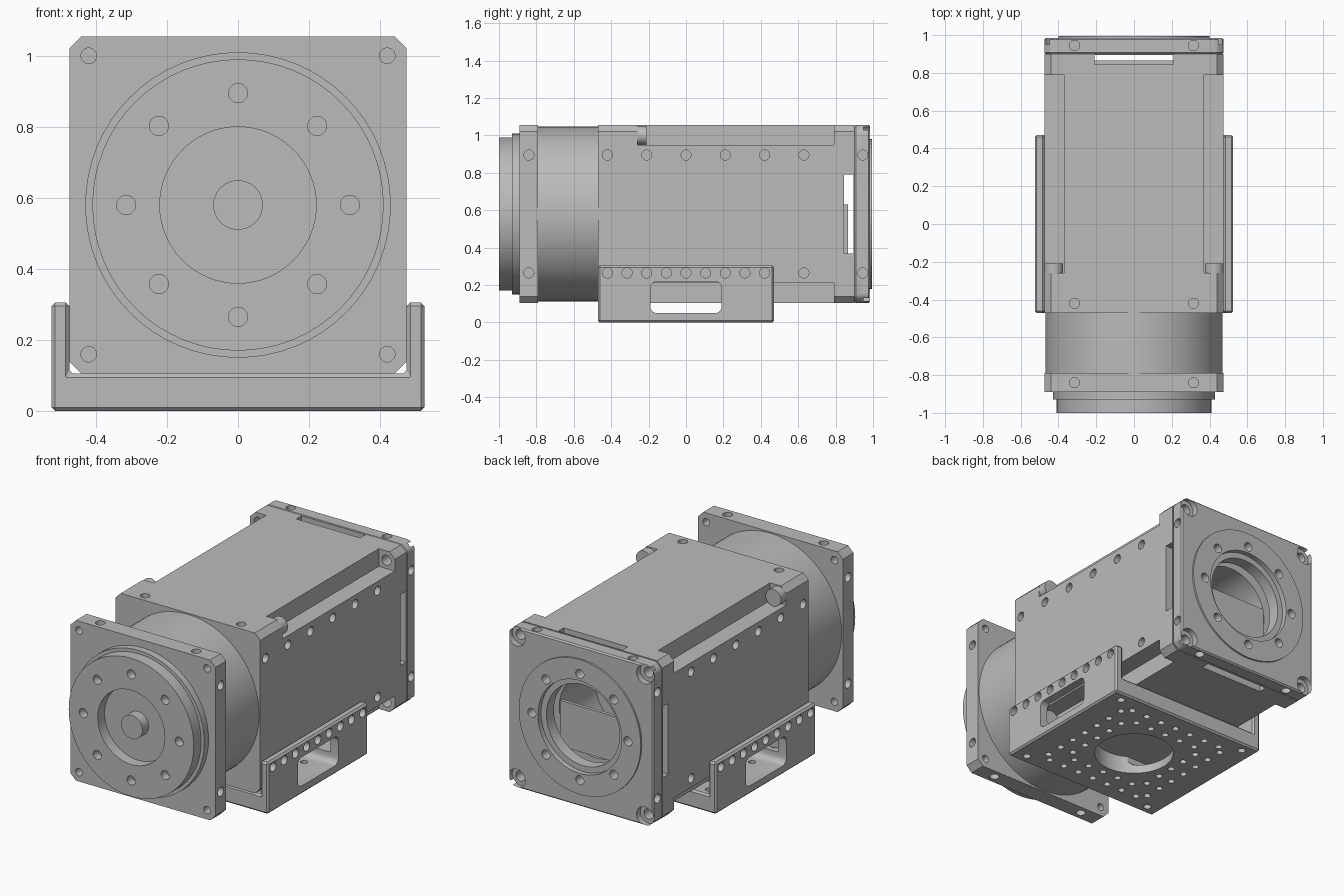
import bpy, bmesh, math
from mathutils import Vector, Matrix

cube = bpy.data.objects.get("Cube")
if cube:
    bpy.data.objects.remove(cube)

grey = bpy.data.materials.new("machined grey")
grey.use_nodes = True
COLOUR = (0.5, 0.5, 0.5, 1)
grey.diffuse_color = COLOUR
grey.node_tree.nodes["Principled BSDF"].inputs["Base Color"].default_value = COLOUR

ZC = 0.58      # height of the main axis
HALF = 0.475   # half width of the square housing
RING = 0.315   # bolt circle radius and screw spacing
CORNER = 0.42
HOLE = 0.027
SIGNS = (-1, 1)
CORNERS = [(sx, sz) for sx in SIGNS for sz in SIGNS]


def box(bm, lo, hi):
    lo, hi = Vector(lo), Vector(hi)
    m = Matrix.Translation((lo + hi) / 2) @ Matrix.Diagonal((*(hi - lo), 1))
    bmesh.ops.create_cube(bm, size=1, matrix=m)


def rod(bm, a, b, r, segs=20):
    a, b = Vector(a), Vector(b)
    turn = (b - a).to_track_quat('Z', 'Y').to_matrix().to_4x4()
    bmesh.ops.create_cone(bm, cap_ends=True, segments=segs, radius1=r, radius2=r,
                          depth=(b - a).length, matrix=Matrix.Translation((a + b) / 2) @ turn)


def disc(bm, y0, y1, r, segs=64):
    rod(bm, (0, y0, ZC), (0, y1, ZC), r, segs)


def prism(bm, profile, y0, y1):
    face = bm.faces.new([bm.verts.new((x, y0, z)) for x, z in profile])
    moved = bmesh.ops.extrude_face_region(bm, geom=[face])["geom"]
    bmesh.ops.translate(bm, vec=(0, y1 - y0, 0),
                        verts=[v for v in moved if isinstance(v, bmesh.types.BMVert)])
    bmesh.ops.recalc_face_normals(bm, faces=bm.faces)


def square_prism(bm, y0, y1, c=0.035):
    h, k = HALF, HALF - c
    pts = [(k, -h), (h, -k), (h, k), (k, h), (-k, h), (-h, k), (-h, -k), (-k, -h)]
    prism(bm, [(x, ZC + z) for x, z in pts], y0, y1)


def to_object(name, fill):
    bm = bmesh.new()
    fill(bm)
    mesh = bpy.data.meshes.new(name)
    bm.to_mesh(mesh)
    bm.free()
    ob = bpy.data.objects.new(name, mesh)
    bpy.context.collection.objects.link(ob)
    mesh.materials.append(grey)
    return ob


def part(name, fill, cuts=(), bevel=0):
    ob = to_object(name, fill)
    if bevel:
        mod = ob.modifiers.new("edge", 'BEVEL')
        mod.width, mod.segments, mod.limit_method = bevel, 1, 'ANGLE'
    cutters = [to_object(name + "_cutter", c) for c in cuts]
    for c in cutters:
        c.hide_render = True
        mod = ob.modifiers.new("cut", 'BOOLEAN')
        mod.operation, mod.solver, mod.object = 'DIFFERENCE', 'EXACT', c
    bpy.context.view_layer.update()
    graph = bpy.context.evaluated_depsgraph_get()
    mesh = bpy.data.meshes.new_from_object(ob.evaluated_get(graph))
    ob.modifiers.clear()
    ob.data = mesh
    for c in cutters:
        bpy.data.objects.remove(c)
    bpy.ops.object.select_all(action='DESELECT')
    ob.select_set(True)
    bpy.context.view_layer.objects.active = ob
    bpy.ops.object.shade_smooth_by_angle(angle=math.radians(30))
    return ob


def ring_holes(bm, y0, y1):
    for i in range(8):
        a = i * math.pi / 4
        x, z = RING * math.cos(a), ZC + RING * math.sin(a)
        rod(bm, (x, y0, z), (x, y1, z), HOLE)


def corner_holes(bm, y0, y1, r):
    for sx, sz in CORNERS:
        x, z = sx * CORNER, ZC + sz * CORNER
        rod(bm, (x, y0, z), (x, y1, z), r)


def side_holes(bm, y, sides=True, caps=True, depth=0.05):
    # Screw holes in the left and right faces, and in the top and bottom
    for s, t in CORNERS:
        if sides:
            z = ZC + t * RING
            rod(bm, (s * (HALF + 0.02), y, z), (s * (HALF - depth), y, z), HOLE)
        if caps:
            x = t * RING
            rod(bm, (x, y, ZC + s * (HALF + 0.02)), (x, y, ZC + s * (HALF - depth)), HOLE)


# Front flange: square plate with holes in its corners and edges
def flange_cuts(bm):
    corner_holes(bm, -0.95, -0.75, 0.022)
    side_holes(bm, -0.84)

part("front_flange", lambda bm: square_prism(bm, -0.89, -0.79), [flange_cuts])

# Output hub: stepped disc with a recess, a bolt circle and a shaft
part("hub_step", lambda bm: disc(bm, -0.93, -0.89, 0.43))

def hub_cuts(bm):
    disc(bm, -1.05, -0.935, 0.22)
    ring_holes(bm, -1.05, -0.95)

part("output_hub", lambda bm: disc(bm, -1.0, -0.93, 0.41), [hub_cuts])
part("output_shaft", lambda bm: disc(bm, -0.995, -0.93, 0.07, 24))

# Round neck between flange and housing
part("neck", lambda bm: disc(bm, -0.79, -0.47, 0.468, 96))

# Housing: long corner channels, rear slots, rear bore and screw holes
def channels(bm):
    for sx, sz in CORNERS:
        a, b = sorted((sx * 0.37, sx * 0.55))
        c, d = sorted((sz * 0.37, sz * 0.55))
        box(bm, (a, -0.26, ZC + c), (b, 0.79, ZC + d))

def body_holes(bm):
    for i in range(6):
        side_holes(bm, -CORNER + i * 0.21, caps=(i == 0))
    corner_holes(bm, 0.75, 0.95, 0.03)

def upright_slot(bm):
    box(bm, (-0.21, 0.845, -0.1), (0.21, 0.895, 1.2))

def cross_slot(bm):
    box(bm, (-0.6, 0.845, ZC - 0.21), (0.6, 0.895, ZC + 0.21))

part("housing", lambda bm: square_prism(bm, -0.47, 0.9),
     [channels, body_holes, upright_slot, cross_slot, lambda bm: disc(bm, 0.5, 0.95, 0.24)])
part("inner_plate", lambda bm: box(bm, (-0.22, 0.845, 0.36), (0.22, 0.865, 0.63)))

# Fasteners at the front ends of the channels
for sx, sz in CORNERS:
    x, z = sx * 0.425, ZC + sz * 0.42
    part("channel_screw", lambda bm: rod(bm, (x, -0.28, z), (x, -0.21, z), 0.05, 32))

# Rear plate with countersunk corners, raised ring and open bore
def plate_holes(bm):
    corner_holes(bm, 0.85, 1.05, 0.03)
    side_holes(bm, 0.945)

part("rear_plate", lambda bm: square_prism(bm, 0.9, 0.985),
     [plate_holes, lambda bm: corner_holes(bm, 0.95, 1.05, 0.055),
      lambda bm: disc(bm, 0.85, 1.05, 0.24), lambda bm: disc(bm, 0.965, 1.05, 0.275),
      lambda bm: ring_holes(bm, 0.93, 1.05)], bevel=0.008)
part("rear_ring", lambda bm: disc(bm, 0.98, 0.995, 0.4),
     [lambda bm: disc(bm, 0.9, 1.05, 0.275), lambda bm: ring_holes(bm, 0.9, 1.05)])

# Mounting cradle: U section with side windows and drilled base
U = [(-0.525, 0), (0.525, 0), (0.525, 0.305), (HALF, 0.305),
     (HALF, 0.105), (-HALF, 0.105), (-HALF, 0.305), (-0.525, 0.305)]

def window(bm):
    y, r = 0.19, 0.035
    box(bm, (-0.7, -y, 0.05), (0.7, y, 0.22))
    edges = [e for e in bm.edges if abs(e.verts[0].co.x - e.verts[1].co.x) > 1]
    bmesh.ops.bevel(bm, geom=edges, offset=r, segments=5, profile=0.5, affect='EDGES')

def wall_holes(bm):
    for i in range(-4, 5):
        for s in SIGNS:
            rod(bm, (s * 0.6, i * 0.105, 0.265), (s * 0.45, i * 0.105, 0.265), HOLE)

def base_holes(bm):
    for sx, sy in CORNERS:
        rod(bm, (sx * 0.44, sy * 0.41, -0.1), (sx * 0.44, sy * 0.41, 0.2), 0.022)
    for size, count in ((0.36, 3), (0.27, 2)):
        for i in range(-count, count + 1):
            for s in SIGNS:
                t = i * 0.105
                rod(bm, (t, s * size, -0.1), (t, s * size, 0.2), 0.019, 16)
                rod(bm, (s * size, t, -0.1), (s * size, t, 0.2), 0.019, 16)

part("mounting_cradle", lambda bm: prism(bm, U, -0.47, 0.47),
     [window, wall_holes, base_holes,
      lambda bm: rod(bm, (0, 0, -0.1), (0, 0, 0.2), 0.22, 64)], bevel=0.01)
